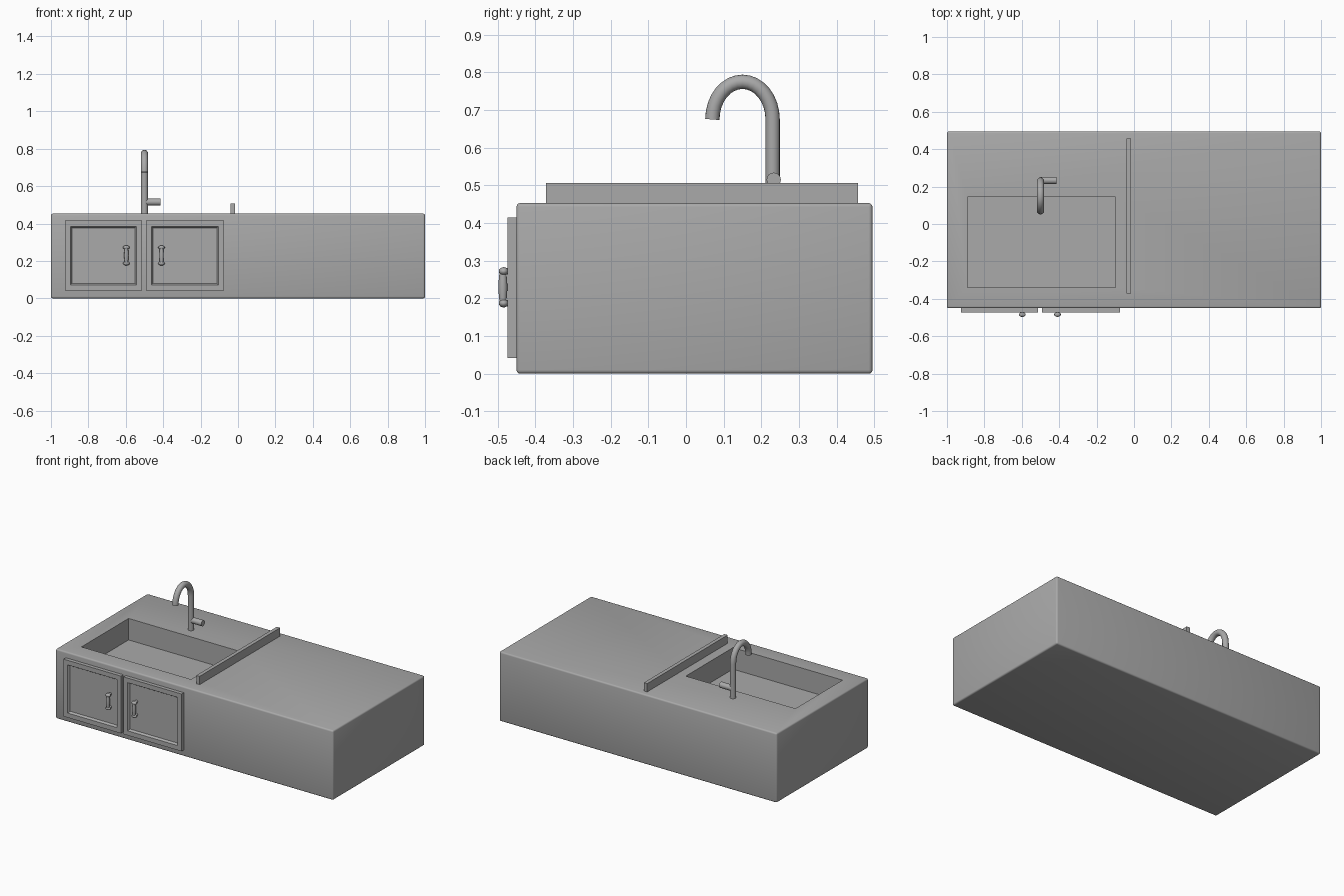
import bpy, bmesh
from math import cos, sin, pi, radians
from mathutils import Vector, Matrix

cube = bpy.data.objects.get("Cube")
if cube:
    bpy.data.objects.remove(cube, do_unlink=True)

GREY = 0.4
grey = bpy.data.materials.new("plain grey")
grey.use_nodes = True
grey.diffuse_color = (GREY, GREY, GREY, 1)
grey.node_tree.nodes["Principled BSDF"].inputs["Base Color"].default_value = (GREY, GREY, GREY, 1)


def finish(bm, name, smooth_angle=None):
    """Turn a bmesh into a named, coloured object."""
    bmesh.ops.recalc_face_normals(bm, faces=bm.faces)
    mesh = bpy.data.meshes.new(name)
    bm.to_mesh(mesh)
    bm.free()
    obj = bpy.data.objects.new(name, mesh)
    bpy.context.collection.objects.link(obj)
    mesh.materials.append(grey)
    if smooth_angle:
        bpy.ops.object.select_all(action='DESELECT')
        obj.select_set(True)
        bpy.context.view_layer.objects.active = obj
        bpy.ops.object.shade_smooth_by_angle(angle=radians(smooth_angle))
    return obj


def box(low, high, bevel=0):
    """Box between two corners, optionally with rounded edges."""
    low, high = Vector(low), Vector(high)
    bm = bmesh.new()
    bmesh.ops.create_cube(bm, size=1)
    bmesh.ops.scale(bm, vec=high - low, verts=bm.verts)
    bmesh.ops.translate(bm, vec=(low + high) / 2, verts=bm.verts)
    if bevel:
        bmesh.ops.bevel(bm, geom=bm.edges[:], offset=bevel, segments=3,
                        profile=0.5, affect='EDGES')
    return bm


def face_towards(bm, direction):
    """Largest face pointing in a direction."""
    bm.normal_update()
    d = Vector(direction)
    return max((f for f in bm.faces if f.normal.dot(d) > 0.99), key=lambda f: f.calc_area())


def tube(bm, path, radii, sides=16):
    """Round tube swept along a path, with one radius per point."""
    rings = []
    for i, p in enumerate(path):
        tangent = (path[min(i + 1, len(path) - 1)] - path[max(i - 1, 0)]).normalized()
        side = Vector((0, 1, 0)) if abs(tangent.x) > 0.9 else Vector((1, 0, 0))
        other = tangent.cross(side).normalized()
        rings.append([bm.verts.new(p + radii[i] * (side * cos(a) + other * sin(a)))
                      for a in (2 * pi * k / sides for k in range(sides))])
    for a, b in zip(rings, rings[1:]):
        for k in range(sides):
            n = (k + 1) % sides
            bm.faces.new((a[k], a[n], b[n], b[k]))
    bm.faces.new(rings[0])
    bm.faces.new(rings[-1])


# Counter body with the basin sunk into its top
bm = box((-1, -0.45, 0), (1, 0.495, 0.453), 0.01)
top = face_towards(bm, (0, 0, 1))
bmesh.ops.inset_individual(bm, faces=[top], thickness=0.1)
mid = top.calc_center_median()
for v in top.verts:
    v.co.x = -0.10 if v.co.x > mid.x else -0.89
    v.co.y = 0.145 if v.co.y > mid.y else -0.34
floor = bmesh.ops.extrude_discrete_faces(bm, faces=[top])["faces"][0]
bmesh.ops.translate(bm, vec=(0, 0, -0.14), verts=floor.verts)
finish(bm, "counter_body", 35)

# Raised divider beside the basin
finish(box((-0.04, -0.372, 0.45), (-0.016, 0.457, 0.507)), "counter_divider")

# Cupboard doors with a sunken centre panel, and their handles
for label, x0, x1, hx in (("right", -0.925, -0.512, -0.597), ("left", -0.493, -0.075, -0.409)):
    bm = box((x0, -0.474, 0.042), (x1, -0.445, 0.415))
    panel = face_towards(bm, (0, -1, 0))
    bmesh.ops.inset_individual(bm, faces=[panel], thickness=0.042)
    bmesh.ops.inset_individual(bm, faces=[panel], thickness=0.012, depth=-0.014)
    finish(bm, label + "_door")

    bm = bmesh.new()
    tube(bm, [Vector((hx, -0.486, z)) for z in (0.19, 0.21, 0.23, 0.25, 0.27)],
         [0.009, 0.011, 0.012, 0.011, 0.009], 12)
    for z in (0.187, 0.272):
        bmesh.ops.create_uvsphere(bm, u_segments=12, v_segments=8, radius=1,
                                  matrix=Matrix.Translation((hx, -0.484, z))
                                  @ Matrix.Diagonal((0.018, 0.013, 0.011, 1)))
        tube(bm, [Vector((hx, y, z)) for y in (-0.484, -0.455)], [0.009, 0.009], 12)
    finish(bm, label + "_door_handle", 40)

# Swan-neck tap
path = [Vector((-0.5, 0.23, z)) for z in (0.45, 0.56)]
path += [Vector((-0.5, 0.15 + 0.08 * cos(a), 0.675 + 0.1 * sin(a)))
         for a in (pi * k / 16 for k in range(17))]
bm = bmesh.new()
tube(bm, path, [0.019] * len(path))
finish(bm, "tap_spout", 40)

# Tap lever
bm = bmesh.new()
tube(bm, [Vector((x, 0.233, 0.515)) for x in (-0.5, -0.415)], [0.019, 0.019])
finish(bm, "tap_lever", 40)
